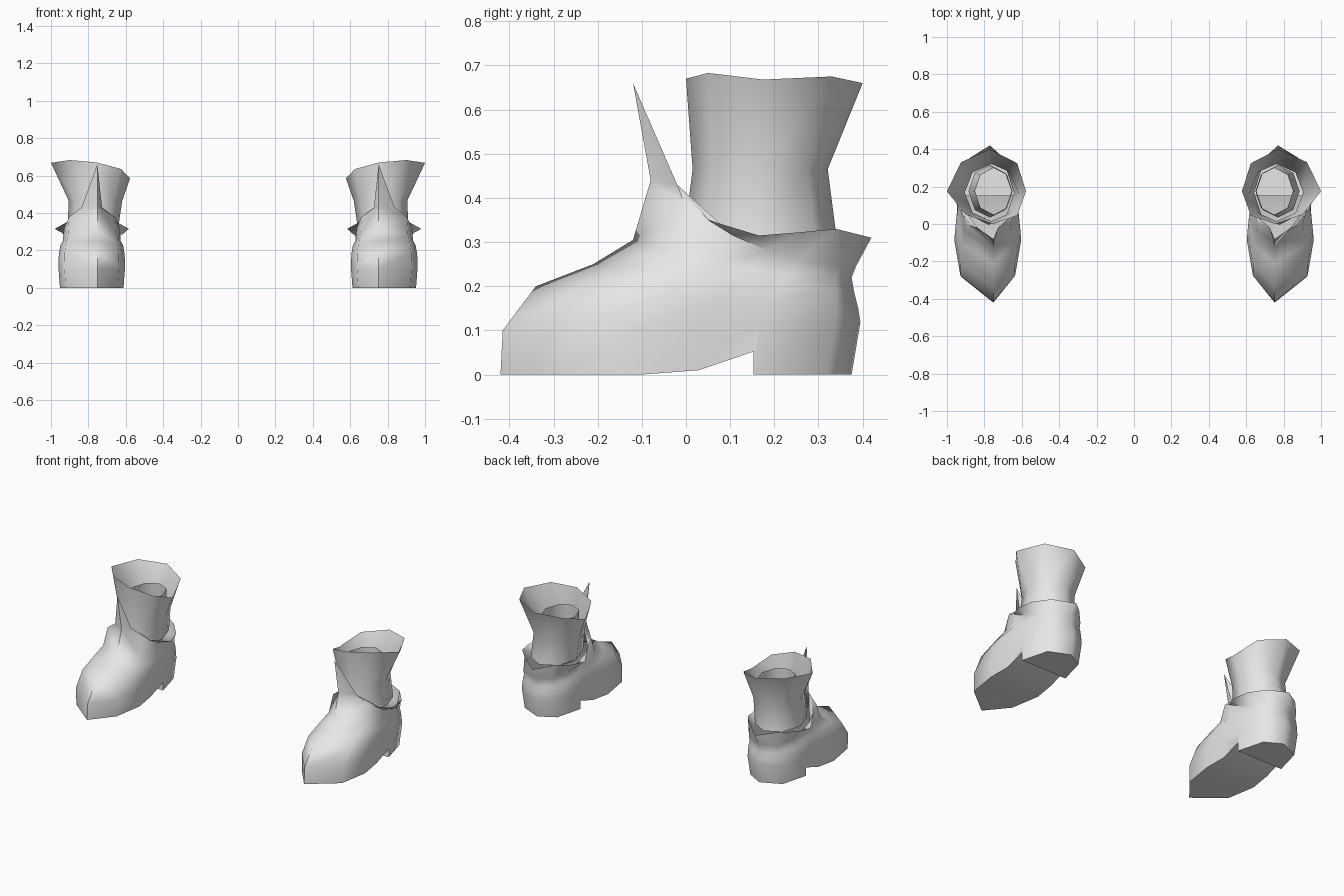
import bpy, bmesh, math

if "Cube" in bpy.data.objects:
    bpy.data.objects.remove(bpy.data.objects["Cube"])

grey = bpy.data.materials.new("light grey")
grey.diffuse_color = (0.8, 0.8, 0.8, 1)
grey.use_nodes = True
grey.node_tree.nodes["Principled BSDF"].inputs["Base Color"].default_value = grey.diffuse_color


def finish(name, bm, angle=65):
    """Turn a bmesh into a smooth part, mirrored to the other foot."""
    bmesh.ops.remove_doubles(bm, verts=bm.verts, dist=0.0005)
    bmesh.ops.recalc_face_normals(bm, faces=bm.faces)
    mesh = bpy.data.meshes.new(name)
    bm.to_mesh(mesh)
    bm.free()
    mesh.materials.append(grey)
    mesh.polygons.foreach_set("use_smooth", [True] * len(mesh.polygons))
    mesh.set_sharp_from_angle(angle=math.radians(angle))
    obj = bpy.data.objects.new(name, mesh)
    bpy.context.collection.objects.link(obj)
    mirror = obj.modifiers.new("other_foot", 'MIRROR')
    mirror.use_mirror_merge = False
    return obj


def loft(bm, rings):
    """Join closed rings of points with quads."""
    rows = [[bm.verts.new(p) for p in ring] for ring in rings]
    n = len(rows[0])
    for a, b in zip(rows, rows[1:]):
        for i in range(n):
            j = (i + 1) % n
            bm.faces.new((a[i], a[j], b[j], b[i]))
    return rows


# Shoe: columns run from toe to heel, rows from sole to collar
CX = 0.782
along = [0, .17, .40, .565, .72, .72, .93, 1]
width = [0, .82, 1, .93, .92, .92, .66, 0]
sole_z = [0, 0, 0, .01, .052, 0, 0, 0]
# front y, front z, back y, back z, half width
rows = [(-.42, 0, .375, 0, .17),
        (-.415, .10, .395, .12, .178),
        (-.34, .20, .39, .15, .176),
        (-.21, .25, .38, .19, .168),
        (-.12, .305, .375, .22, .155),
        (-.08, .44, .385, .245, .148)]
# collar edge: x offset, y, z, with the tall tongue in front
collar = [(0, -.12, .66), (.055, -.02, .43), (.135, .05, .35), (.198, .165, .315),
          (.175, .255, .322), (.175, .255, .322), (.10, .34, .33), (0, .42, .31)]


def both_sides(half):
    """Closed ring from a half outline of (offset, y, z); ends lie on the ridge."""
    shift = [-.03] + [0] * (len(half) - 2) + [-.012]
    outer = [(CX + s + x, y, z) for (x, y, z), s in zip(half, shift)]
    inner = [(CX - x, y, z) for x, y, z in half[1:-1]]
    return outer + inner[::-1]


rings = []
for k, (fy, fz, by, bz, hw) in enumerate(rows):
    half = []
    for s, w, sz in zip(along, width, sole_z):
        z = sz if k == 0 else bz + (fz - bz) * (1 - s) ** (2 if k > 3 else 1)
        half.append((hw * w, fy + (by - fy) * s, z))
    rings.append(both_sides(half))
rings.append(both_sides(collar))

bm = bmesh.new()
base = loft(bm, rings)[0]
# Sole strips across the foot, with the riser in front of the heel
n, last = len(base), len(along) - 1
for i in range(last):
    a, b, c, d = base[i], base[i + 1], base[n - i - 1], base[(n - i) % n]
    bm.faces.new([a, b, c] if i == 0 else [a, b, d] if i == last - 1 else [a, b, c, d])
finish("shoe", bm)


def oval(cx, cy, rx, ry, z):
    """Eight-point ring, starting at the back and going round by the outside."""
    return [(cx + rx * math.sin(i * math.pi / 4), cy + ry * math.cos(i * math.pi / 4), z)
            for i in range(8)]


# Flared ankle cuff with an uneven rim, its lower end tucked into the shoe
rim = [(.77, .40, .66), (.925, .33, .675), (1.0, .175, .668), (.90, .05, .683),
       (.755, 0, .67), (.625, .045, .635), (.577, .175, .585), (.625, .325, .635)]
bm = bmesh.new()
loft(bm, [rim, oval(.762, .168, .143, .153, .465), oval(.777, .168, .135, .173, .31)])
finish("ankle_cuff", bm)

# Narrow lining tube inside the cuff
bm = bmesh.new()
loft(bm, [oval(.75, .175, .10, .125, .58), oval(.757, .175, .105, .128, .45),
          oval(.77, .175, .115, .14, .30)])
finish("lining", bm)
